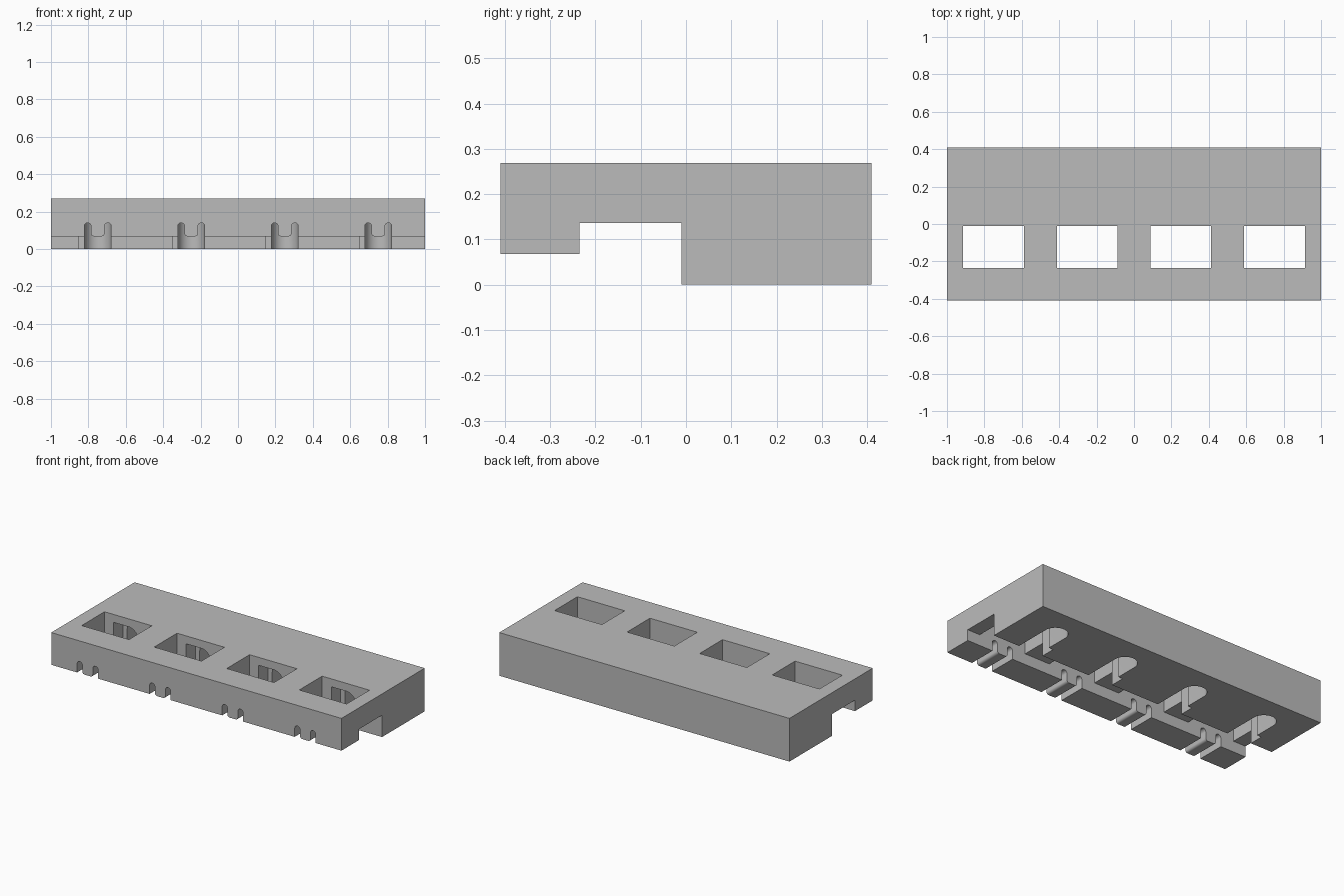
import bpy, bmesh
from math import sin, cos, pi, radians

cube = bpy.data.objects.get("Cube")
if cube:
    bpy.data.objects.remove(cube, do_unlink=True)

LEG_BACK, WALL, LEG_Z, ROOF = -0.235, -0.01, 0.068, 0.136
HALF_DEPTH, TOP = 0.41, 0.269
R = 0.07          # pocket radius
SLOT_R = 0.018    # front slot radius


def loft(name, sections):
    """Closed solid through a row of matching point rings."""
    bm = bmesh.new()
    rings = [[bm.verts.new(p) for p in s] for s in sections]
    n = len(rings[0])
    for a, b in zip(rings, rings[1:]):
        for i in range(n):
            j = (i + 1) % n
            bm.faces.new((a[i], a[j], b[j], b[i]))
    bm.faces.new(rings[0][::-1])
    bm.faces.new(rings[-1])
    bmesh.ops.recalc_face_normals(bm, faces=bm.faces)
    mesh = bpy.data.meshes.new(name)
    bm.to_mesh(mesh)
    bm.free()
    obj = bpy.data.objects.new(name, mesh)
    bpy.context.collection.objects.link(obj)
    return obj


def box(name, x0, x1, y0, y1, z0, z1):
    ring = [(x0, z0), (x1, z0), (x1, z1), (x0, z1)]
    return loft(name, [[(x, y, z) for x, z in ring] for y in (y0, y1)])


def arch(cx, r, spring, bottom, steps=16):
    """Upright arch outline in x and z."""
    arc = [(cx + r * cos(pi * i / steps), spring + r * sin(pi * i / steps))
           for i in range(steps + 1)]
    return [(cx - r, bottom), (cx + r, bottom)] + arc


def cut(body, cutter):
    cutter.hide_render = True
    mod = body.modifiers.new("cut", 'BOOLEAN')
    mod.operation = 'DIFFERENCE'
    mod.solver = 'EXACT'
    mod.object = cutter
    bpy.context.view_layer.objects.active = body
    bpy.ops.object.modifier_apply(modifier=mod.name)
    bpy.data.objects.remove(cutter, do_unlink=True)


def pocket(cx):
    """Arched pocket with a rounded far end."""
    sections = [[(x, -0.06, z) for x, z in arch(cx, R, 0.15, -0.05)]]
    for i in range(13):
        t = radians(88) * i / 12
        sections.append([(x, 0.22 + R * sin(t), z)
                         for x, z in arch(cx, R * cos(t), 0.15, -0.05)])
    return loft("pocket_cutter", sections)


def slot(cx, side):
    """Round-topped slot; the edge facing the tooth is eased."""
    ease = 0.015
    x = cx - side * SLOT_R
    outline = arch(cx, SLOT_R, 0.122, 0.02)[2:]
    inner = [(x - side * ease * (1 - cos(a)), LEG_Z + ease * (1 - sin(a)))
             for a in (0, pi / 8, pi / 4, 3 * pi / 8, pi / 2)]
    inner.append((inner[-1][0], 0.02))
    outer = (cx + side * SLOT_R, 0.02)
    # arch runs from +x to -x, so close it in the matching order
    outline += inner + [outer] if side > 0 else [outer] + inner[::-1]
    return loft("slot_cutter", [[(px, y, pz) for px, pz in outline]
                                for y in (-0.5, -0.2)])


# Main block with the lengthwise channel underneath
profile = [(-HALF_DEPTH, LEG_Z), (LEG_BACK, LEG_Z), (LEG_BACK, ROOF), (WALL, ROOF),
           (WALL, 0), (HALF_DEPTH, 0), (HALF_DEPTH, TOP), (-HALF_DEPTH, TOP)]
body = loft("holder_block", [[(x, y, z) for y, z in profile] for x in (-1, 1)])

# Four stations: window, rear pocket with side step, pair of front slots
for cx in (-0.75, -0.25, 0.25, 0.75):
    cut(body, box("window_cutter", cx - 0.163, cx + 0.163, LEG_BACK, WALL, 0.1, 0.4))
    cut(body, pocket(cx))
    cut(body, box("step_cutter", cx - 0.1, cx, -0.05, 0.08, -0.04, 0.2195))
    for side in (-1, 1):
        cut(body, slot(cx + side * 0.054, side))

# Plain grey finish
grey = bpy.data.materials.new("plain_grey")
grey.use_nodes = True
colour = (0.5, 0.5, 0.5, 1)
grey.diffuse_color = colour
grey.node_tree.nodes["Principled BSDF"].inputs["Base Color"].default_value = colour
body.data.materials.clear()
body.data.materials.append(grey)

bpy.ops.object.select_all(action='DESELECT')
body.select_set(True)
bpy.context.view_layer.objects.active = body
bpy.ops.object.shade_smooth_by_angle(angle=radians(30))
